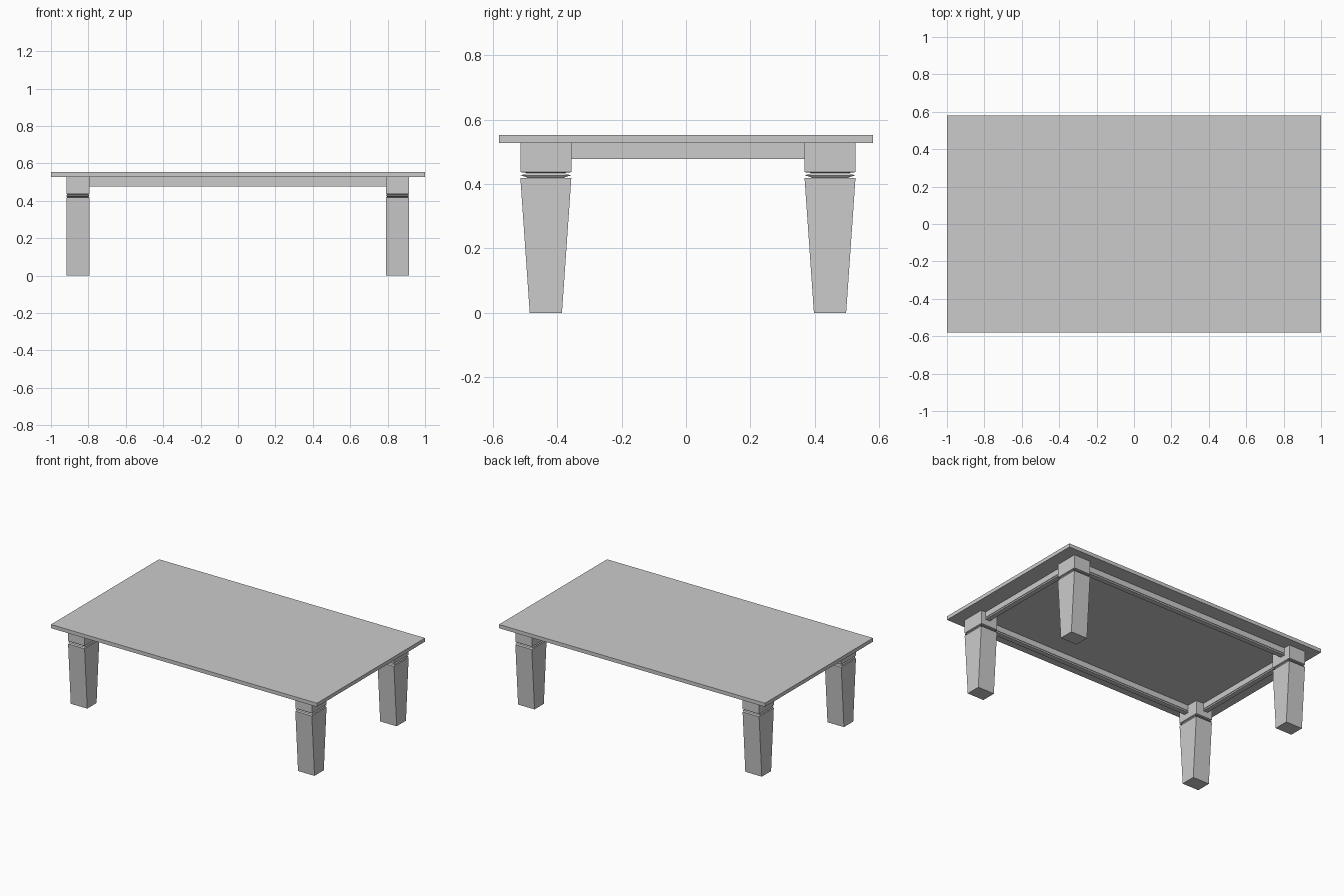
import bpy, bmesh

if "Cube" in bpy.data.objects:
    bpy.data.objects.remove(bpy.data.objects["Cube"])

X_LEGS = {"left": -0.856, "right": 0.853}
Y_LEGS = {"front": -0.435, "back": 0.447}


def finish(name, bm):
    bmesh.ops.recalc_face_normals(bm, faces=bm.faces[:])
    mesh = bpy.data.meshes.new(name)
    bm.to_mesh(mesh)
    bm.free()
    obj = bpy.data.objects.new(name, mesh)
    bpy.context.collection.objects.link(obj)
    return obj


def stack(name, cx, cy, levels):
    """Rectangular column lofted through (z, half width x, half width y)."""
    bm = bmesh.new()
    rings = [[bm.verts.new((cx + sx * hx, cy + sy * hy, z))
              for sx, sy in ((-1, -1), (1, -1), (1, 1), (-1, 1))]
             for z, hx, hy in levels]
    for a, b in zip(rings, rings[1:]):
        for i in range(4):
            j = (i + 1) % 4
            bm.faces.new((a[i], a[j], b[j], b[i]))
    bm.faces.new(rings[0][::-1])
    bm.faces.new(rings[-1])
    return finish(name, bm)


# Table top
stack("table_top", 0, 0, [(0.528, 1, 0.58), (0.553, 1, 0.58)])

# Legs: tapered post, pinched neck with a pointed collar, square block
leg_levels = [
    (0.0, 0.062, 0.050),
    (0.418, 0.062, 0.079),
    (0.420, 0.056, 0.054),
    (0.427, 0.062, 0.079),
    (0.434, 0.056, 0.054),
    (0.437, 0.062, 0.079),
    (0.528, 0.062, 0.079),
]
for side, x in X_LEGS.items():
    for end, y in Y_LEGS.items():
        stack(f"{end}_{side}_leg", x, y, leg_levels)

# Apron rails between the leg blocks, with a groove and bead along the bottom
x_mid, x_half = (0.853 - 0.856) / 2, 0.80
y_mid, y_half = (0.447 - 0.435) / 2, 0.37


def rail_levels(hx, hy, along_x):
    inset = 0.004
    gx, gy = (hx, hy - inset) if along_x else (hx - inset, hy)
    return [(0.477, hx, hy), (0.484, hx, hy), (0.484, gx, gy),
            (0.490, gx, gy), (0.490, hx, hy), (0.528, hx, hy)]


for end, y in Y_LEGS.items():
    offset = 0.015 if y > 0 else -0.015
    stack(f"{end}_apron", x_mid, y + offset, rail_levels(x_half, 0.017, True))
for side, x in X_LEGS.items():
    offset = 0.012 if x > 0 else -0.012
    stack(f"{side}_apron", x + offset, y_mid, rail_levels(0.017, y_half, False))
